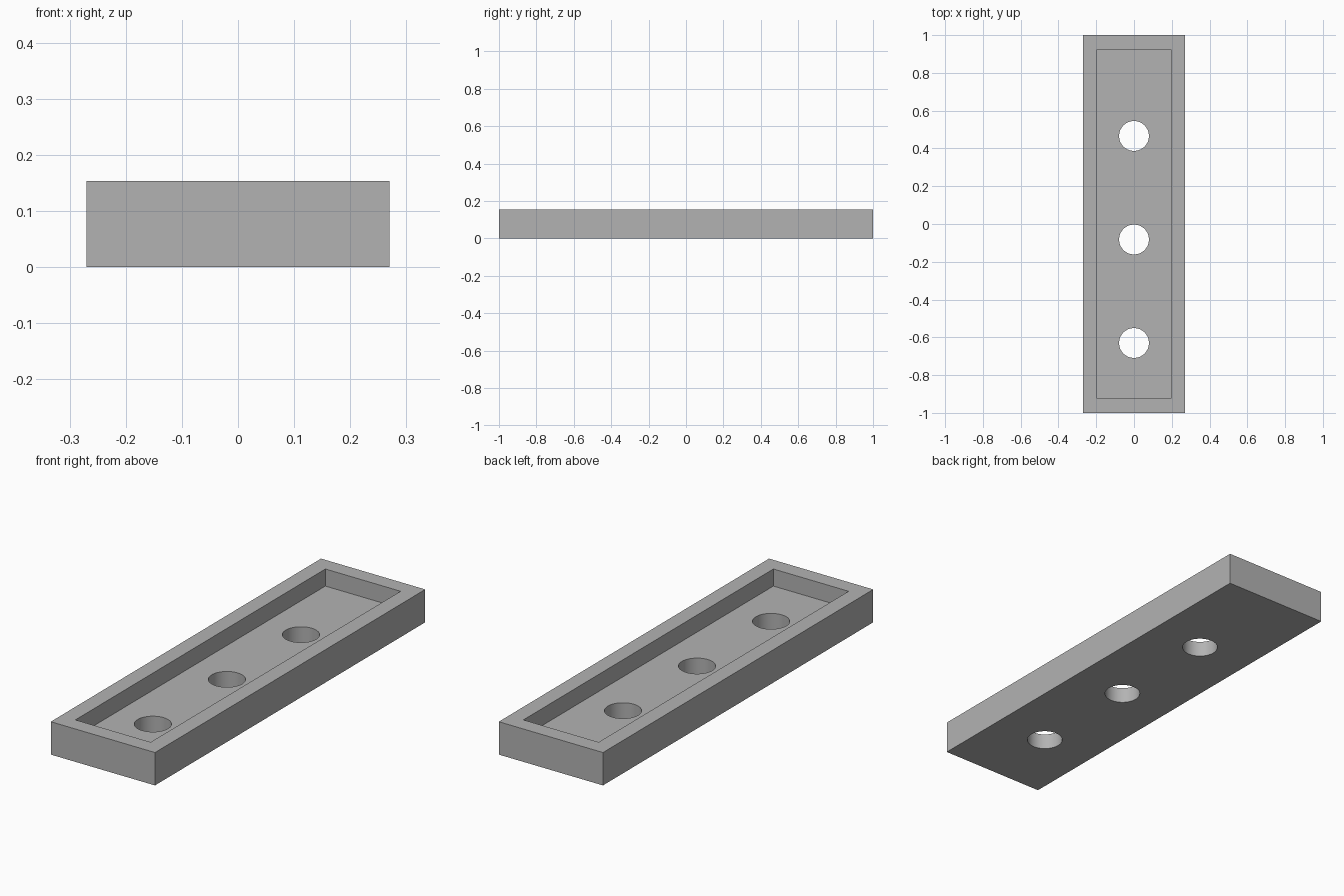
import bpy
import bmesh
from mathutils import Matrix

WIDTH, LENGTH, HEIGHT = 0.54, 2.0, 0.154
POCKET_WIDTH, POCKET_LENGTH, FLOOR = 0.39, 1.85, 0.074
HOLE_RADIUS = 0.079
HOLE_CENTRES = (-0.63, -0.082, 0.466)

default = bpy.data.objects.get("Cube")
if default:
    bpy.data.objects.remove(default, do_unlink=True)

grey = bpy.data.materials.new("plain grey")
grey.use_nodes = True
colour = (0.45, 0.45, 0.45, 1.0)
grey.diffuse_color = colour
grey.node_tree.nodes["Principled BSDF"].inputs["Base Color"].default_value = colour


def finish(name, bm):
    mesh = bpy.data.meshes.new(name)
    bm.to_mesh(mesh)
    bm.free()
    mesh.materials.append(grey)
    obj = bpy.data.objects.new(name, mesh)
    bpy.context.collection.objects.link(obj)
    return obj


def box(name, width, length, bottom, top):
    bm = bmesh.new()
    place = Matrix.Translation((0, 0, (bottom + top) / 2))
    size = Matrix.Diagonal((width, length, top - bottom, 1))
    bmesh.ops.create_cube(bm, size=1, matrix=place @ size)
    return finish(name, bm)


def cut(target, cutter):
    mod = target.modifiers.new(cutter.name, "BOOLEAN")
    mod.operation = "DIFFERENCE"
    mod.solver = "EXACT"
    mod.object = cutter
    cutter.hide_render = True
    bpy.context.view_layer.objects.active = target
    bpy.ops.object.modifier_apply(modifier=mod.name)
    bpy.data.objects.remove(cutter, do_unlink=True)


# Solid block with a shallow rectangular pocket
tray = box("tray", WIDTH, LENGTH, 0, HEIGHT)
cut(tray, box("pocket_cutter", POCKET_WIDTH, POCKET_LENGTH, FLOOR, HEIGHT + 0.1))

# Round holes through the floor
for y in HOLE_CENTRES:
    bm = bmesh.new()
    bmesh.ops.create_cone(bm, cap_ends=True, segments=64, radius1=HOLE_RADIUS,
                          radius2=HOLE_RADIUS, depth=1,
                          matrix=Matrix.Translation((0, y, 0)))
    cut(tray, finish("hole_cutter", bm))

# Smooth hole walls with crisp rims
bpy.ops.object.select_all(action="DESELECT")
tray.select_set(True)
bpy.context.view_layer.objects.active = tray
bpy.ops.object.shade_smooth_by_angle(angle=0.5)
